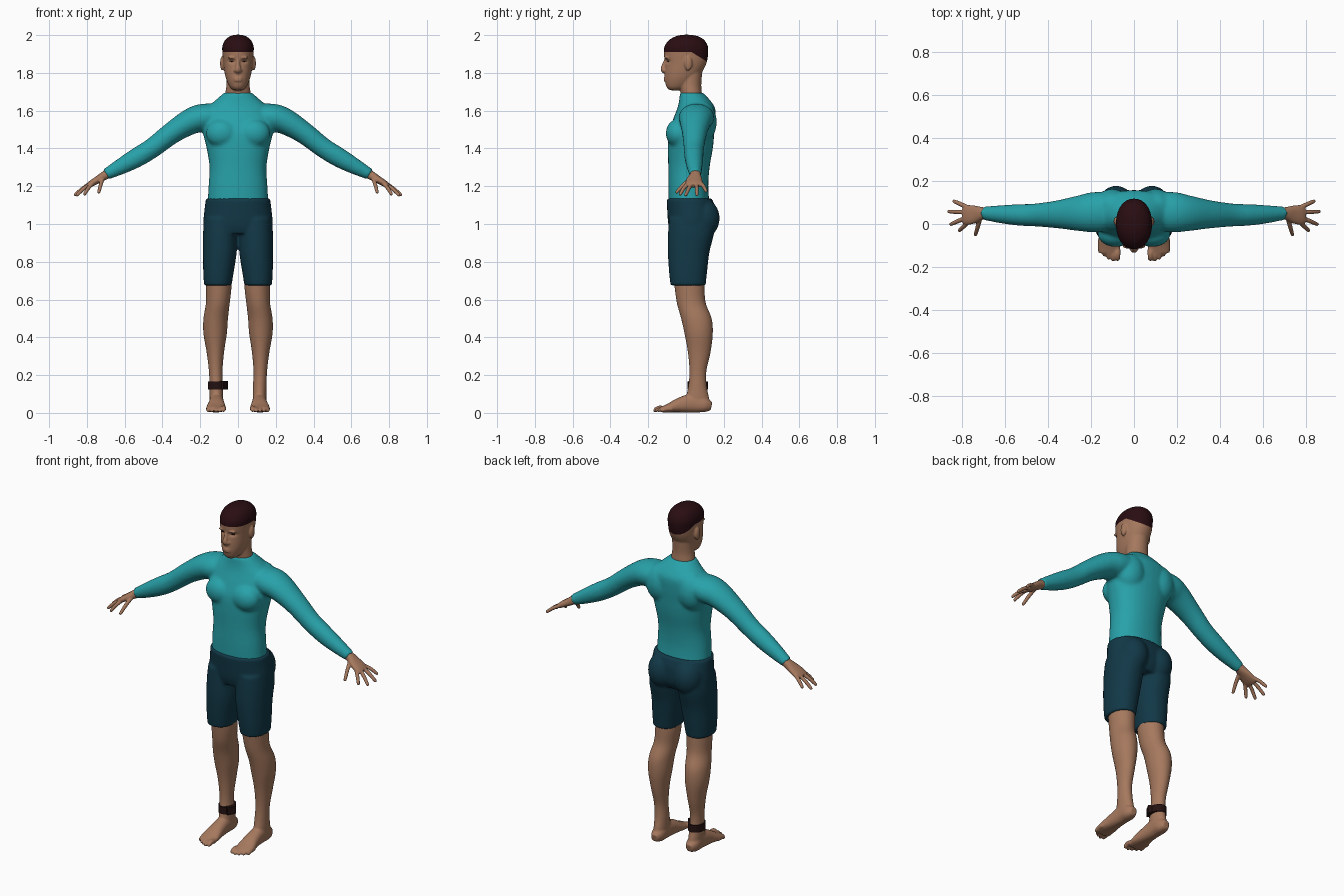
import bpy, bmesh, math
from mathutils import Vector, Matrix

cube = bpy.data.objects.get("Cube")
if cube:
    bpy.data.objects.remove(cube)


def material(name, rgb):
    m = bpy.data.materials.new(name)
    m.use_nodes = True
    m.diffuse_color = (*rgb, 1)
    m.node_tree.nodes["Principled BSDF"].inputs["Base Color"].default_value = (*rgb, 1)
    return m


SKIN = material("skin", (0.38, 0.19, 0.112))
HAIR = material("dark hair", (0.022, 0.004, 0.006))
SHIRT = material("teal cloth", (0.021, 0.36, 0.40))
SHORTS = material("navy cloth", (0.006, 0.040, 0.064))
BAND = material("dark strap", (0.018, 0.006, 0.006))
X, Y, Z = Vector((1, 0, 0)), Vector((0, 1, 0)), Vector((0, 0, 1))


def spline(rows, steps=5):
    """Smoothly interpolate rows of equal-length numbers."""
    out = []
    for i in range(len(rows) - 1):
        a, b, c, d = (rows[max(0, min(len(rows) - 1, i + k))] for k in (-1, 0, 1, 2))
        for s in range(steps):
            t = s / steps
            out.append([q + t / 2 * (r - p + t * (2 * p - 5 * q + 4 * r - w + t * (3 * (q - r) + w - p)))
                        for p, q, r, w in zip(a, b, c, d)])
    return out + [list(rows[-1])]


def skin_rings(bm, rings):
    faces = [bm.faces.new(rings[0]), bm.faces.new(rings[-1])]
    n = len(rings[0])
    for a, b in zip(rings, rings[1:]):
        faces += [bm.faces.new((a[i], a[(i + 1) % n], b[(i + 1) % n], b[i])) for i in range(n)]
    bmesh.ops.recalc_face_normals(bm, faces=faces)


def loft(bm, rows, ref=Y, tangent=None, power=2, n=32):
    """Rows are x, y, z, radius across ref, radius along ref."""
    rows = spline(rows)
    pts = [Vector(r[:3]) for r in rows]
    rings = []
    for i, (p, r) in enumerate(zip(pts, rows)):
        t = tangent or (pts[min(i + 1, len(pts) - 1)] - pts[max(i - 1, 0)]).normalized()
        u = ref.cross(t).normalized()
        v = t.cross(u)
        ring = []
        for k in range(n):
            a = math.tau * k / n
            c, s = math.cos(a), math.sin(a)
            ring.append(bm.verts.new(p + u * math.copysign(abs(c) ** (2 / power), c) * r[3]
                                     + v * math.copysign(abs(s) ** (2 / power), s) * r[4]))
        rings.append(ring)
    skin_rings(bm, rings)


def upright(bm, rows, cx=None, power=2.2):
    """Rows are z, centre x, half width, front y, back y."""
    loft(bm, [(c, (f + b) / 2, z, w, (b - f) / 2) for z, c, w, f, b in rows], tangent=Z, power=power)


def ball(bm, centre, radii):
    bmesh.ops.create_uvsphere(bm, u_segments=24, v_segments=16, radius=1,
                              matrix=Matrix.Translation(centre) @ Matrix.Diagonal((*radii, 1)))


def digit(bm, base, tip, r):
    a, b = Vector(base), Vector(tip)
    mid = a.lerp(b, 0.5) + Z * r * 0.5
    end = b - (b - a).normalized() * r * 0.5
    loft(bm, [(*a, r, r), (*mid, r, r), (*end, r * 0.8, r * 0.8), (*b, r * 0.3, r * 0.3)], ref=X + Y * 0.1, n=12)


def finish(name, bm, mat, side=1, voxel=None, smooth=4):
    """Fuse overlapping volumes into one smooth surface."""
    if side < 0:
        bmesh.ops.scale(bm, vec=(-1, 1, 1), verts=bm.verts)
        bmesh.ops.reverse_faces(bm, faces=bm.faces)
    mesh = bpy.data.meshes.new(name)
    bm.to_mesh(mesh)
    bm.free()
    ob = bpy.data.objects.new(name, mesh)
    bpy.context.collection.objects.link(ob)
    if voxel:
        m = ob.modifiers.new("fuse", 'REMESH')
        m.mode, m.voxel_size = 'VOXEL', voxel
        m = ob.modifiers.new("soften", 'SMOOTH')
        m.factor, m.iterations = 0.5, smooth
        fused = bpy.data.meshes.new_from_object(ob.evaluated_get(bpy.context.evaluated_depsgraph_get()))
        ob.modifiers.clear()
        ob.data = fused
    ob.data.materials.clear()
    ob.data.materials.append(mat)
    ob.data.polygons.foreach_set("use_smooth", [bool(voxel)] * len(ob.data.polygons))
    return ob


# Shirt: torso, chest and sleeves
bm = bmesh.new()
upright(bm, [(1.10, 0, .162, -.092, .125), (1.2, 0, .156, -.094, .118), (1.3, 0, .151, -.094, .125),
             (1.4, 0, .166, -.096, .142), (1.48, 0, .185, -.092, .15), (1.55, 0, .19, -.07, .156),
             (1.61, 0, .17, -.047, .155), (1.65, 0, .125, -.037, .132), (1.695, 0, .074, -.032, .09)])
for s in (1, -1):
    ball(bm, (s * .085, -.045, 1.48), (.085, .062, .075))
    ball(bm, (s * .10, .085, 1.54), (.09, .078, .11))
    loft(bm, [(s * x, y, z, a, b) for x, y, z, a, b in (
        (.08, .06, 1.575, .06, .085), (.18, .055, 1.563, .074, .094), (.25, .05, 1.543, .069, .084),
        (.35, .045, 1.482, .058, .066), (.45, .042, 1.405, .053, .054), (.53, .042, 1.355, .052, .05),
        (.61, .045, 1.31, .044, .043), (.70, .05, 1.262, .03, .031))])
finish("shirt", bm, SHIRT, voxel=.009, smooth=6)

# Shorts: hips, seat and two legs
bm = bmesh.new()
upright(bm, [(1.135, 0, .17, -.103, .138), (1.08, 0, .177, -.1, .155), (1.0, 0, .183, -.094, .155),
             (.95, 0, .16, -.08, .13)])
for s in (1, -1):
    ball(bm, (s * .083, .09, 1.03), (.083, .088, .105))
    upright(bm, [(z, s * c, w, f, b) for z, c, w, f, b in (
        (.675, .107, .073, -.082, .104), (.75, .103, .081, -.09, .112), (.85, .096, .089, -.096, .124),
        (.95, .094, .091, -.095, .148), (1.03, .09, .088, -.09, .15))])
finish("shorts", bm, SHORTS, voxel=.008)

for side, label in ((1, "left"), (-1, "right")):
    # Bare leg with foot and toes
    bm = bmesh.new()
    upright(bm, [(.74, .103, .066, -.07, .095), (.66, .102, .067, -.06, .098), (.58, .107, .063, -.048, .105),
                 (.5, .118, .065, -.026, .136), (.42, .121, .062, -.008, .142), (.32, .12, .046, .01, .13),
                 (.22, .118, .036, .018, .108), (.14, .115, .036, .012, .11), (.08, .114, .036, .0, .122),
                 (.03, .114, .033, .0, .125)], power=2)
    loft(bm, [(.114, .135, .035, .022, .02), (.114, .10, .042, .039, .037), (.114, .04, .052, .05, .038),
              (.114, -.03, .042, .04, .043), (.116, -.09, .026, .024, .052), (.116, -.135, .017, .014, .047)],
         ref=X, power=2.3)
    for i, tip in enumerate((-.172, -.174, -.166, -.152, -.134)):
        r = .0145 if i == 0 else .0105
        x = .077 + .0205 * i
        digit(bm, (x, tip + .06, .02), (x, tip, r), r)
    finish(label + "_leg", bm, SKIN, side, voxel=.0055)

    # Hand: palm, four fingers and thumb
    bm = bmesh.new()
    loft(bm, [(.66, .048, 1.282, .024, .026), (.70, .05, 1.260, .024, .028), (.74, .045, 1.236, .02, .041),
              (.775, .042, 1.215, .017, .046), (.795, .042, 1.203, .012, .04)], power=2.3)
    for base, tip in (((.77, .076, 1.218), (.842, .108, 1.172)), ((.78, .055, 1.213), (.866, .058, 1.152)),
                      ((.78, .03, 1.212), (.856, -.003, 1.15)), ((.77, .010, 1.214), (.815, -.033, 1.155)),
                      ((.715, .028, 1.242), (.738, -.053, 1.165))):
        digit(bm, base, tip, .0105)
    finish(label + "_hand", bm, SKIN, side, voxel=.004, smooth=3)

# Head: neck, skull, ears, nose, brow and lips
bm = bmesh.new()
upright(bm, [(1.62, 0, .07, -.015, .085), (1.69, 0, .067, -.028, .084), (1.74, 0, .061, -.035, .081),
             (1.82, 0, .06, -.03, .088)], power=2)
upright(bm, [(1.708, 0, .024, -.085, -.03), (1.725, 0, .043, -.103, .01), (1.76, 0, .06, -.112, .05),
             (1.80, 0, .071, -.113, .082), (1.85, 0, .078, -.111, .108), (1.90, 0, .082, -.117, .117),
             (1.94, 0, .083, -.114, .116), (1.975, 0, .068, -.088, .096), (1.995, 0, .04, -.05, .06),
             (2.002, 0, .012, -.014, .02)], power=2.15)
loft(bm, [(0, -.104, 1.875, .010, .01), (0, -.114, 1.845, .013, .01), (0, -.121, 1.818, .014, .016),
          (0, -.113, 1.802, .008, .013)], ref=X, n=16)
for s in (1, -1):
    ball(bm, (s * .083, .012, 1.85), (.012, .021, .038))
    ball(bm, (s * .014, -.113, 1.812), (.009, .01, .008))
    ball(bm, (s * .031, -.103, 1.880), (.024, .013, .007))
for z in (1.772, 1.760):
    ball(bm, (0, -.109, z), (.024, .010, .006))
head = finish("head", bm, SKIN, voxel=.005)
head.data.materials.append(HAIR)

# Eye sockets, then the hair painted above a bent hairline
bm = bmesh.new()
bm.from_mesh(head.data)
for v in bm.verts:
    if v.co.y < -.05:
        d = ((abs(v.co.x) - .032) / .02) ** 2 + ((v.co.z - 1.862) / .011) ** 2
        v.co.y += .011 * math.exp(-d)
level, bend, slope = 1.910, .03, .62
for normal in (Z, Vector((0, slope, 1))):
    bmesh.ops.bisect_plane(bm, geom=bm.verts[:] + bm.edges[:] + bm.faces[:],
                           plane_co=(0, bend, level), plane_no=normal)
for f in bm.faces:
    c = f.calc_center_median()
    f.material_index = int(c.z > level - slope * max(0, c.y - bend))
    f.smooth = True
bm.to_mesh(head.data)
bm.free()

# Closed eyelid lines
for s, label in ((1, "left"), (-1, "right")):
    bm = bmesh.new()
    ball(bm, (s * .032, -.094, 1.861), (.014, .006, .0022))
    finish(label + "_eye_line", bm, HAIR)

# Ankle strap with a small box on its inner front
bm = bmesh.new()
loft(bm, [(-.114, .062, .124, .045, .054), (-.114, .062, .166, .045, .054)], tangent=Z)
bmesh.ops.create_cube(bm, size=1, matrix=Matrix.Translation((-.074, .04, .146))
                      @ Matrix.Rotation(-.5, 4, 'Z') @ Matrix.Diagonal((.022, .05, .045, 1)))
finish("ankle_strap", bm, BAND)
bpy.context.view_layer.update()
